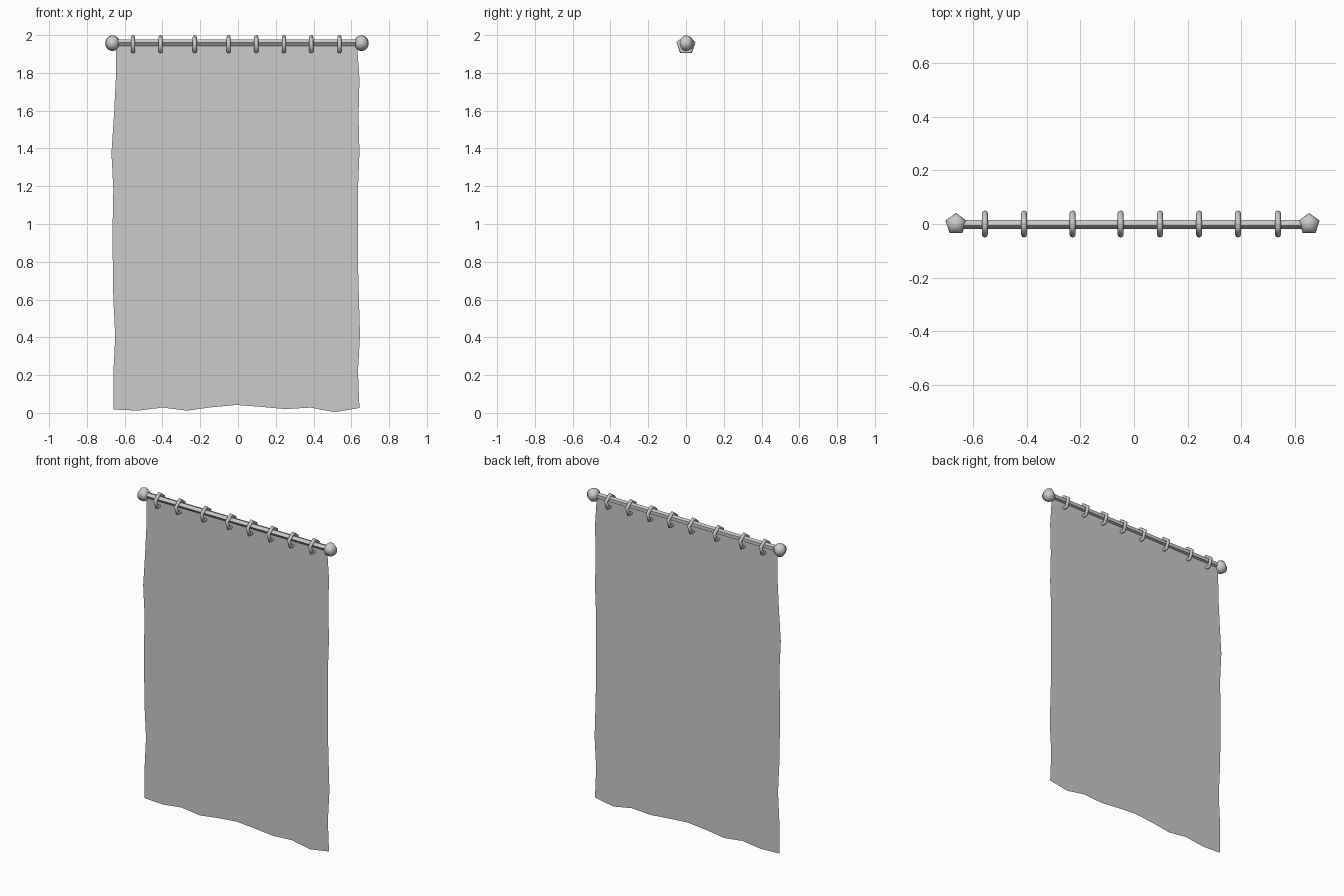
import bpy, bmesh, math
from mathutils import Matrix

if "Cube" in bpy.data.objects:
    bpy.data.objects.remove(bpy.data.objects["Cube"])

ROD_Z = 1.957


def finish(bm, name, smooth=True):
    bmesh.ops.recalc_face_normals(bm, faces=bm.faces[:])
    me = bpy.data.meshes.new(name)
    bm.to_mesh(me)
    bm.free()
    ob = bpy.data.objects.new(name, me)
    bpy.context.collection.objects.link(ob)
    for p in me.polygons:
        p.use_smooth = smooth
    return ob


# Curtain cloth: a flat sheet with wavering side edges and hem
left = [-.645, -.647, -.657, -.67, -.66, -.664, -.663, -.66, -.65, -.66, -.66]
right = [.63, .643, .638, .643, .635, .635, .635, .64, .646, .635, .643]
hem = [.018, .012, .028, .012, .03, .042, .032, .02, .028, .004, .026]
bm = bmesh.new()
rows = []
for r in range(11):
    t = r / 10
    row = []
    for c in range(11):
        u = c / 10
        x = left[r] + (right[r] - left[r]) * u
        z = ROD_Z + (hem[c] - ROD_Z) * t
        row.append(bm.verts.new((x, 0, z)))
    rows.append(row)
for a, b in zip(rows, rows[1:]):
    for c in range(10):
        bm.faces.new((a[c], b[c], b[c + 1], a[c + 1]))
finish(bm, "curtain_cloth", False)

# Curtain rod: five-sided bar with one edge on top
bm = bmesh.new()
bmesh.ops.create_cone(bm, cap_ends=True, segments=5, radius1=.018, radius2=.018,
                      depth=1.317,
                      matrix=Matrix.Translation((-.005, 0, 1.96)) @ Matrix.Rotation(math.pi / 2, 4, 'Y')
                      @ Matrix.Rotation(math.pi / 2, 4, 'Z') @ Matrix.Rotation(math.pi / 2, 4, 'Z'))
finish(bm, "curtain_rod", False)

# Finials: five-segment spheres with a corner towards +x
for side, x in (("left", -.664), ("right", .653)):
    bm = bmesh.new()
    bmesh.ops.create_uvsphere(bm, u_segments=5, v_segments=12, radius=.041)
    bmesh.ops.translate(bm, verts=bm.verts[:], vec=(x, 0, ROD_Z))
    finish(bm, "finial_" + side)

# Hanging rings: five-sided tori around the rod
for i, x in enumerate((-.556, -.41, -.229, -.05, .097, .243, .388, .537)):
    bm = bmesh.new()
    loops = []
    for k in range(5):
        a = math.pi / 2 + k * math.tau / 5
        loop = []
        for m in range(8):
            b = m * math.tau / 8
            rad = .042 + .011 * math.cos(b)
            loop.append(bm.verts.new((x + .011 * math.sin(b), rad * math.cos(a),
                                      1.947 + rad * math.sin(a))))
        loops.append(loop)
    for k in range(5):
        p, q = loops[k], loops[(k + 1) % 5]
        for m in range(8):
            n = (m + 1) % 8
            bm.faces.new((p[m], q[m], q[n], p[n]))
    finish(bm, f"hanging_ring_{i + 1}")
